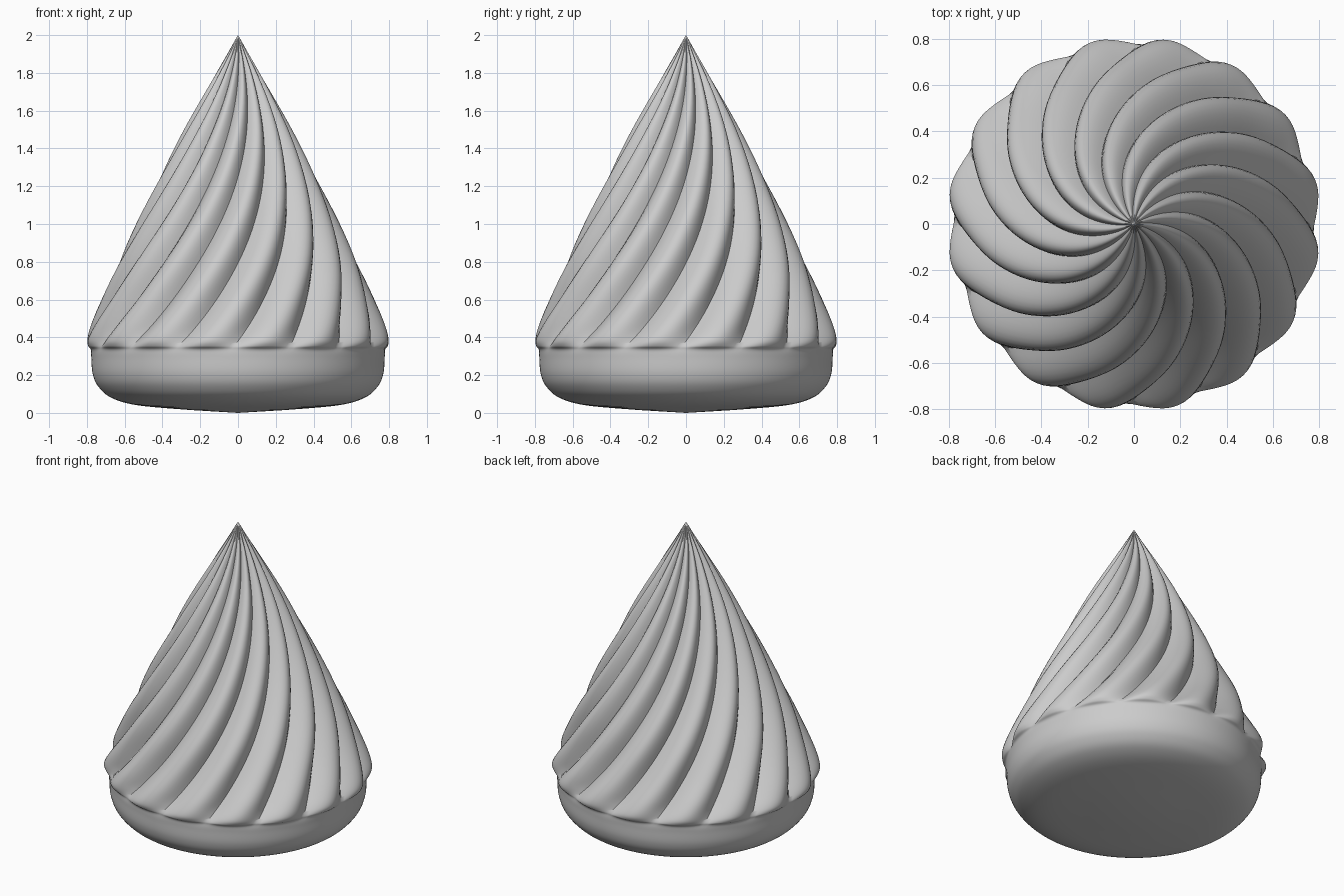
import bpy, bmesh, math

if "Cube" in bpy.data.objects:
    bpy.data.objects.remove(bpy.data.objects["Cube"])

LOBES, PER_LOBE, STEPS = 16, 12, 6
SEGS = LOBES * PER_LOBE

# Profile: height, ridge radius, groove depth
PROFILE = [
    (0.015, 0.25, 0), (0.04, 0.53, 0), (0.08, 0.67, 0), (0.14, 0.74, 0),
    (0.21, 0.77, 0), (0.30, 0.777, 0), (0.335, 0.782, 0.006),
    (0.355, 0.802, 0.03), (0.39, 0.808, 0.058), (0.46, 0.785, 0.078),
    (0.60, 0.722, 0.085), (0.80, 0.635, 0.083), (1.05, 0.515, 0.074),
    (1.30, 0.390, 0.060), (1.52, 0.275, 0.046), (1.75, 0.145, 0.028),
    (1.90, 0.057, 0.012), (1.97, 0.018, 0.004),
]


def spline(pts, steps):
    """Catmull-Rom curve through the profile points."""
    out = []
    for i in range(len(pts) - 1):
        a, b = pts[max(i - 1, 0)], pts[i]
        c, d = pts[i + 1], pts[min(i + 2, len(pts) - 1)]
        for k in range(steps):
            t = k / steps
            out.append([0.5 * (2 * q + (r - p) * t + (2 * p - 5 * q + 4 * r - s) * t * t
                               + (3 * q - p - 3 * r + s) * t ** 3)
                        for p, q, r, s in zip(a, b, c, d)])
    out.append(list(pts[-1]))
    return out


def twist(z):
    t = max(z - 0.38, -0.06)
    return math.radians(11.25 + 57 * t - 6 * t * t)


# Piped swirl: round base below, twisted ridges above
bm = bmesh.new()
rings = []
for z, r, depth in spline(PROFILE, STEPS):
    ring = []
    for i in range(SEGS):
        a = 2 * math.pi * i / SEGS
        rad = r - max(depth, 0) * (1 - abs(math.cos(a * LOBES / 2)))
        ang = a + twist(z)
        ring.append(bm.verts.new((rad * math.cos(ang), rad * math.sin(ang), z)))
    rings.append(ring)

for lo, hi in zip(rings, rings[1:]):
    for i in range(SEGS):
        j = (i + 1) % SEGS
        bm.faces.new((lo[i], lo[j], hi[j], hi[i]))

# Close the shallow underside and the pointed tip
bottom = bm.verts.new((0, 0, 0))
tip = bm.verts.new((0, 0, 2))
for i in range(SEGS):
    j = (i + 1) % SEGS
    bm.faces.new((bottom, rings[0][j], rings[0][i]))
    bm.faces.new((tip, rings[-1][i], rings[-1][j]))

mesh = bpy.data.meshes.new("piped_swirl")
bm.to_mesh(mesh)
bm.free()
swirl = bpy.data.objects.new("piped_swirl", mesh)
bpy.context.collection.objects.link(swirl)
bpy.context.view_layer.objects.active = swirl
swirl.select_set(True)
bpy.ops.object.shade_smooth_by_angle(angle=math.radians(50))
